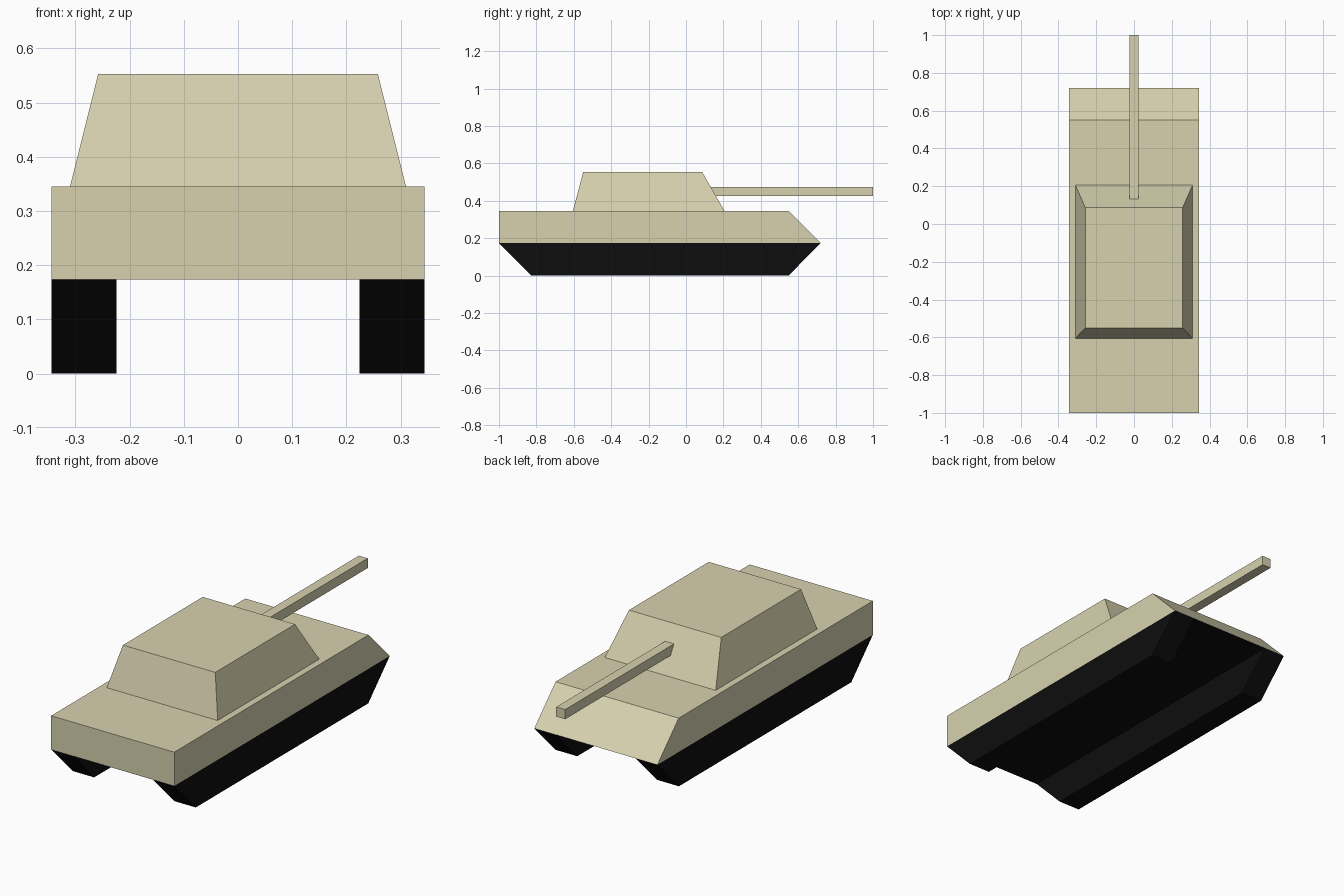
import bpy, bmesh

if "Cube" in bpy.data.objects:
    bpy.data.objects.remove(bpy.data.objects["Cube"])


def material(name, color):
    mat = bpy.data.materials.new(name)
    mat.diffuse_color = color
    mat.use_nodes = True
    mat.node_tree.nodes["Principled BSDF"].inputs["Base Color"].default_value = mat.diffuse_color
    return mat


tan = material("sand_paint", (0.68, 0.64, 0.43, 1))
black = material("black_rubber", (0.004, 0.004, 0.004, 1))


def loft(name, start, end, *mats):
    """Solid between two matching outlines, each a list of 3D points."""
    bm = bmesh.new()
    a = [bm.verts.new(p) for p in start]
    b = [bm.verts.new(p) for p in end]
    bm.faces.new(a)
    bm.faces.new(b)
    for i in range(len(a)):
        j = (i + 1) % len(a)
        bm.faces.new((a[i], a[j], b[j], b[i]))
    bmesh.ops.recalc_face_normals(bm, faces=bm.faces[:])
    mesh = bpy.data.meshes.new(name)
    bm.to_mesh(mesh)
    bm.free()
    for mat in mats:
        mesh.materials.append(mat)
    obj = bpy.data.objects.new(name, mesh)
    bpy.context.collection.objects.link(obj)
    return obj


def prism(name, profile, x0, x1, *mats):
    """Side profile (y, z) extruded across x."""
    return loft(name, [(x0, y, z) for y, z in profile],
                [(x1, y, z) for y, z in profile], *mats)


def rect(x, y0, y1, z):
    return [(-x, y0, z), (x, y0, z), (x, y1, z), (-x, y1, z)]


W = 0.344           # half width of the vehicle
DECK, BELLY = 0.345, 0.174

# Hull with sloped nose and black belly
hull = prism("hull", [(-1, BELLY), (0.72, BELLY), (0.55, DECK), (-1, DECK)],
             -W, W, tan, black)
for face in hull.data.polygons:
    if face.normal.z < -0.9:
        face.material_index = 1

# Tracks, mirrored left and right
tracks = prism("tracks", [(-1, BELLY), (-0.828, 0), (0.548, 0), (0.72, BELLY)],
               0.224, W, black)
tracks.modifiers.new("mirror", 'MIRROR')

# Tapered turret
loft("turret", rect(0.31, -0.605, 0.206, DECK),
     rect(0.258, -0.55, 0.087, 0.553), tan)

# Square gun barrel, rear end cut to the turret's front slope
prism("gun_barrel", [(0.155, 0.426), (1, 0.426), (1, 0.475), (0.127, 0.475)],
      -0.025, 0.025, tan)
